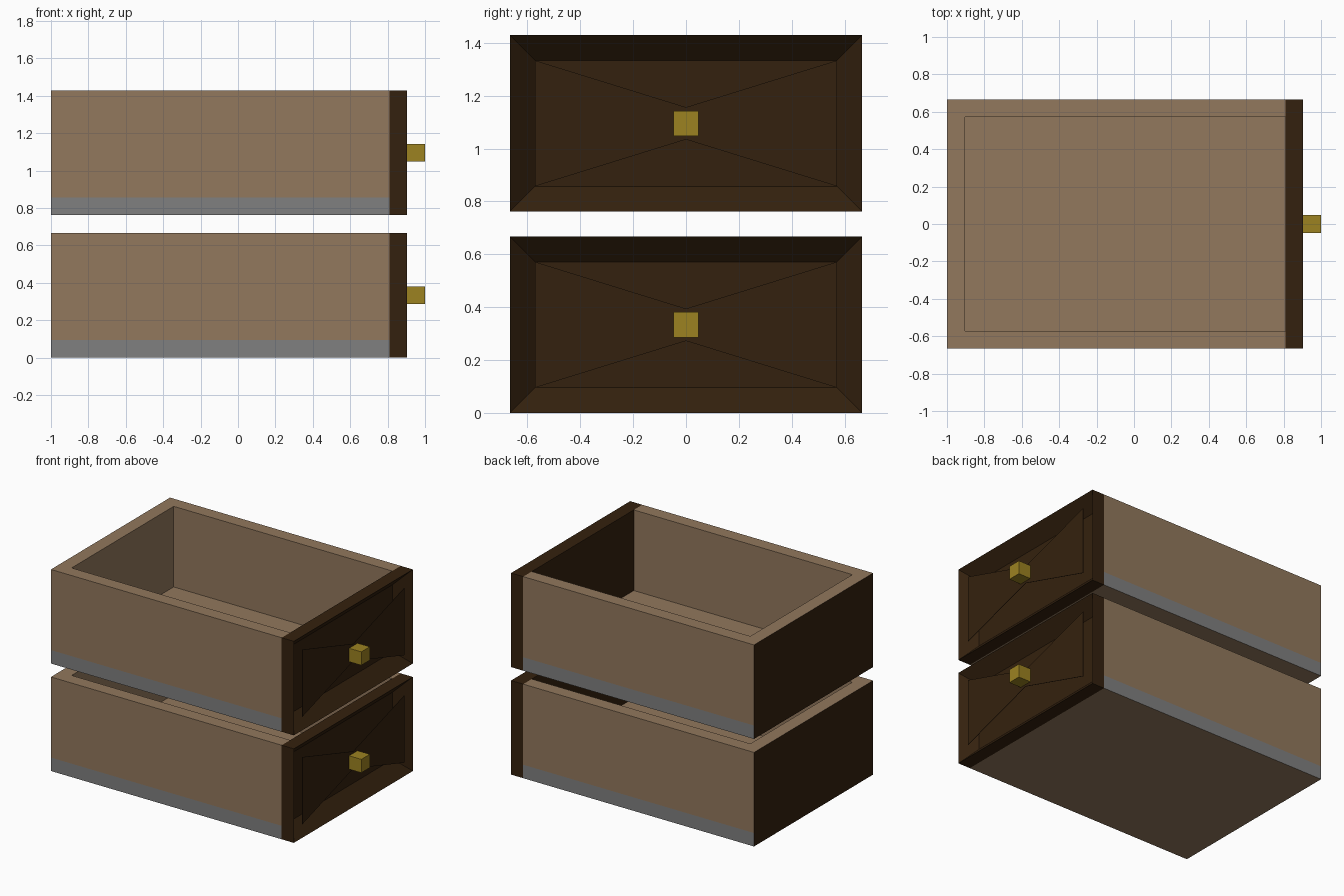
import bpy, bmesh
from mathutils import Vector

if "Cube" in bpy.data.objects:
    bpy.data.objects.remove(bpy.data.objects["Cube"], do_unlink=True)

U = 2 / 21  # board thickness, the module for every size


def material(name, rgb):
    lin = [((c / 255 + 0.055) / 1.055) ** 2.4 for c in rgb]
    m = bpy.data.materials.new(name)
    m.use_nodes = True
    m.diffuse_color = (*lin, 1)
    bsdf = next(n for n in m.node_tree.nodes if n.type == 'BSDF_PRINCIPLED')
    bsdf.inputs["Base Color"].default_value = (*lin, 1)
    return m


TAN, DARK, GREY, GOLD = range(4)
MATS = [material("light wood", (146, 120, 93)), material("dark wood", (52, 33, 14)),
        material("grey base", (128, 128, 128)), material("brass", (156, 130, 33))]


def finish(name, bm, z, rule):
    """Colour faces by rule(normal, centre) and place the part at height z."""
    bmesh.ops.recalc_face_normals(bm, faces=bm.faces)
    bm.normal_update()
    for f in bm.faces:
        f.material_index = rule(f.normal, f.calc_center_median())
    me = bpy.data.meshes.new(name)
    bm.to_mesh(me)
    bm.free()
    for m in MATS:
        me.materials.append(m)
    ob = bpy.data.objects.new(name, me)
    ob.location.z = z
    bpy.context.collection.objects.link(ob)


def box(lo, hi):
    """Box between two corners, in modules."""
    bm = bmesh.new()
    bmesh.ops.create_cube(bm, size=1)
    for v in bm.verts:
        v.co = Vector([(a if c < 0 else b) * U for c, a, b in zip(v.co, lo, hi)])
    return bm


def prism(points, offset):
    """Polygon extruded along an offset, in modules."""
    bm = bmesh.new()
    face = bm.faces.new([bm.verts.new(Vector(p) * U) for p in points])
    new = bmesh.ops.extrude_face_region(bm, geom=[face], use_keep_orig=True)["geom"]
    bmesh.ops.translate(bm, vec=Vector(offset) * U,
                        verts=[g for g in new if isinstance(g, bmesh.types.BMVert)])
    return bm


def floor_rule(n, c):
    return GREY if abs(n.y) > 0.9 else DARK if n.x < -0.9 else TAN


def wall_rule(n, c):
    return DARK if n.x < -0.9 and c.x < -10.4 * U else TAN


def panel_rule(n, c):
    # the floor and ends of the recess are light wood
    recess = abs(c.y) < 6.1 * U and 0.9 * U < c.z < 6.1 * U
    return TAN if recess and (n.z > 0.9 or abs(n.y) > 0.9) else DARK


def drawer(prefix, z):
    # tray: floor slab and three walls
    finish(prefix + "_floor", box((-10.5, -7, 0), (8.5, 7, 1)), z, floor_rule)
    plan = [(8.5, -7), (-10.5, -7), (-10.5, 7), (8.5, 7),
            (8.5, 6), (-9.5, 6), (-9.5, -6), (8.5, -6)]
    finish(prefix + "_walls", prism([(x, y, 1) for x, y in plan], (0, 0, 6)), z, wall_rule)

    # drawer face: frame with a deep rectangular recess
    bm = box((8.5, -7, 0), (9.5, 7, 7))
    bm.normal_update()
    front = max(bm.faces, key=lambda f: f.calc_center_median().x)
    bmesh.ops.inset_region(bm, faces=[front], thickness=U, use_even_offset=True)
    for v in front.verts:
        v.co.x = 8.54 * U
    finish(prefix + "_front_frame", bm, z, panel_rule)

    # thin bow-tie sheet leaving a triangular opening above and below
    tie = [(-6, 6), (0, 4.14), (6, 6), (6, 1), (0, 2.86), (-6, 1)]
    finish(prefix + "_front_sheet", prism([(9.5, y, h) for y, h in tie], (-0.03, 0, 0)),
           z, lambda n, c: DARK)

    # square knob
    finish(prefix + "_knob", box((9.5, -0.5, 3), (10.5, 0.5, 4)), z, lambda n, c: GOLD)


drawer("lower_drawer", 0)
drawer("upper_drawer", 8 * U)
